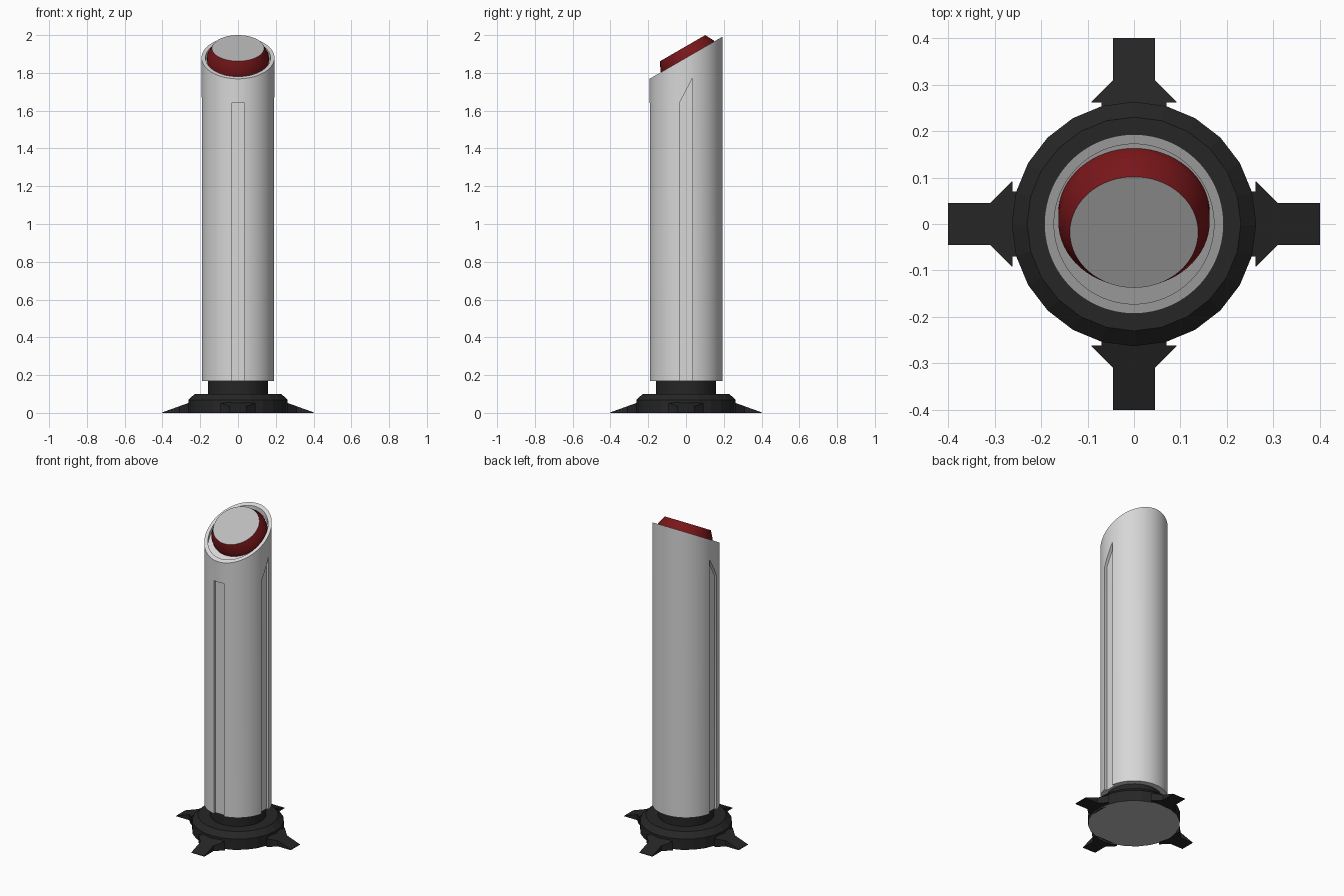
import bpy, bmesh, math
from mathutils import Matrix, Vector

cube = bpy.data.objects.get("Cube")
if cube:
    bpy.data.objects.remove(cube, do_unlink=True)


def material(name, color):
    m = bpy.data.materials.new(name)
    m.use_nodes = True
    m.diffuse_color = (*color, 1)
    m.node_tree.nodes["Principled BSDF"].inputs["Base Color"].default_value = (*color, 1)
    return m


WHITE = material("light grey", (0.68, 0.68, 0.68))
GREY = material("mid grey", (0.5, 0.5, 0.5))
RED = material("dark red", (0.19, 0.008, 0.01))
BLACK = material("near black", (0.019, 0.019, 0.019))


def make_object(name, bm, *mats):
    bmesh.ops.recalc_face_normals(bm, faces=bm.faces)
    mesh = bpy.data.meshes.new(name)
    bm.to_mesh(mesh)
    bm.free()
    for m in mats:
        mesh.materials.append(m)
    ob = bpy.data.objects.new(name, mesh)
    bpy.context.scene.collection.objects.link(ob)
    return ob


def activate(ob):
    bpy.ops.object.select_all(action='DESELECT')
    ob.select_set(True)
    bpy.context.view_layer.objects.active = ob


def smooth(ob):
    activate(ob)
    bpy.ops.object.shade_smooth_by_angle(angle=math.radians(30))


def lathe(profile, sides):
    """Closed solid of revolution; profile rows are radius, height, slope along y."""
    bm = bmesh.new()
    rings = []
    for r, z, slope in profile:
        ring = []
        for i in range(sides):
            a = math.tau * i / sides
            y = r * math.sin(a)
            ring.append(bm.verts.new((r * math.cos(a), y, z + slope * y)))
        rings.append(ring)
    for low, high in zip(rings, rings[1:]):
        for i in range(sides):
            j = (i + 1) % sides
            bm.faces.new((low[i], low[j], high[j], high[i]))
    bm.faces.new(rings[0][::-1])
    bm.faces.new(rings[-1])
    return bm


def prism(outline, bottom, top):
    """Vertical prism whose top height follows a function of x and y."""
    bm = bmesh.new()
    low = [bm.verts.new((x, y, bottom)) for x, y in outline]
    high = [bm.verts.new((x, y, top(x, y))) for x, y in outline]
    bm.faces.new(low[::-1])
    bm.faces.new(high)
    n = len(outline)
    for i in range(n):
        j = (i + 1) % n
        bm.faces.new((low[i], low[j], high[j], high[i]))
    return bm


# Tall post with a slanted, recessed top
SLOPE = math.tan(math.radians(30))
TOP = 1.88
post = make_object("post", lathe([(0.193, 0.17, 0), (0.193, TOP, SLOPE),
                                  (0.172, TOP, SLOPE), (0.172, TOP - 0.03, SLOPE)], 96), WHITE)

# Long grooves on the front and both sides
W = 0.035
side = [(0.174, -W), (0.25, -W), (0.25, W), (0.174, W)]
cuts = [("left", side, 1.9), ("right", [(-x, y) for x, y in side], 1.9),
        ("front", [(y, -x) for x, y in side], 0)]
for label, outline, rise in cuts:
    cutter = make_object(label + "_groove_cutter",
                         prism(outline, 0.1, lambda x, y: 1.64 + rise * (y + W)), WHITE)
    cutter.hide_render = True
    mod = post.modifiers.new(label + "_groove", 'BOOLEAN')
    mod.operation = 'DIFFERENCE'
    mod.solver = 'EXACT'
    mod.object = cutter
    activate(post)
    bpy.ops.object.modifier_apply(modifier=mod.name)
    bpy.data.objects.remove(cutter, do_unlink=True)
smooth(post)

# Tilted cap: red tapered band with a grey disc face
bm = lathe([(0.163, -0.03, 0), (0.163, 0.006, 0), (0.138, 0.053, 0)], 64)
for f in bm.faces:
    f.normal_update()
    f.material_index = int(f.normal.z > 0.95)
bm.transform(Matrix.Translation((0, 0, TOP)) @ Matrix.Rotation(math.radians(30), 4, 'X')
             @ Matrix.Translation((0, 0.01, 0)))
smooth(make_object("cap", bm, RED, GREY))

# Neck between base and post
smooth(make_object("neck", lathe([(0.16, 0.09, 0), (0.16, 0.175, 0)], 48), BLACK))

# Faceted base with a chamfer and a grey underside
bm = lathe([(0.263, 0, 0), (0.263, 0.068, 0), (0.23, 0.1, 0)], 24)
for f in bm.faces:
    f.normal_update()
    f.material_index = int(f.normal.z < -0.9)
make_object("base", bm, BLACK, GREY)

# Four sloping feet with flared roots
half = [(0.4, 0.045), (0.31, 0.045), (0.262, 0.092), (0.262, 0.07), (0.245, 0.07)]
foot = half + [(x, -y) for x, y in reversed(half)]
for i, label in enumerate(("left", "back", "right", "front")):
    bm = prism(foot, 0, lambda x, y: 0.003 + 0.36 * (0.4 - x))
    bm.transform(Matrix.Rotation(i * math.pi / 2, 4, 'Z'))
    make_object(label + "_foot", bm, BLACK)
